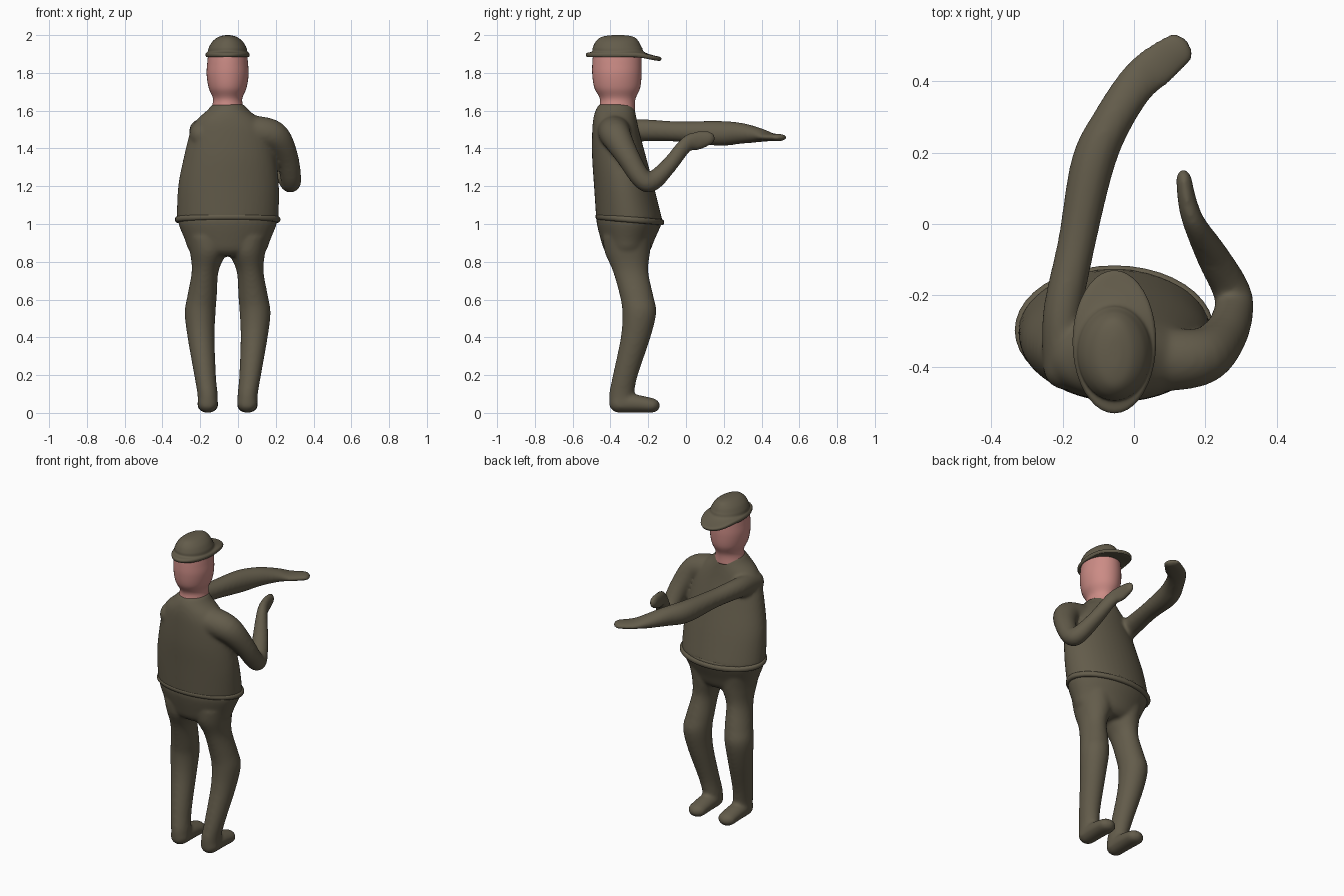
import bpy, bmesh, math
from mathutils import Vector

if "Cube" in bpy.data.objects:
    bpy.data.objects.remove(bpy.data.objects["Cube"])

CX = -0.055   # the figure's own mirror line
SEG = 40


def material(name, rgb):
    m = bpy.data.materials.new(name)
    m.diffuse_color = (*rgb, 1)
    m.use_nodes = True
    m.node_tree.nodes["Principled BSDF"].inputs["Base Color"].default_value = m.diffuse_color
    return m


OLIVE = material("olive_drab", (0.125, 0.107, 0.07))
SKIN = material("skin_pink", (0.60, 0.26, 0.235))


def spline(rows, steps=6):
    """Catmull-Rom interpolation of rows of numbers."""
    out = []
    for i in range(len(rows) - 1):
        p0, p1 = rows[max(i - 1, 0)], rows[i]
        p2, p3 = rows[i + 1], rows[min(i + 2, len(rows) - 1)]
        for s in range(steps):
            t = s / steps
            out.append([0.5 * (2 * b + (c - a) * t + (2 * a - 5 * b + 4 * c - d) * t * t
                               + (3 * b - a - 3 * c + d) * t ** 3)
                        for a, b, c, d in zip(p0, p1, p2, p3)])
    out.append(list(rows[-1]))
    return out


def skin(bm, rings):
    vs = [[bm.verts.new(p) for p in r] for r in rings]
    n = len(vs[0])
    for a, b in zip(vs, vs[1:]):
        for i in range(n):
            bm.faces.new((a[i], a[(i + 1) % n], b[(i + 1) % n], b[i]))
    bm.faces.new(vs[0][::-1])
    bm.faces.new(vs[-1])


def loft(bm, rows, smooth=True):
    """Horizontal ellipses given as z, x min, x max, y min, y max."""
    rings = []
    for z, x0, x1, y0, y1 in (spline(rows) if smooth else rows):
        rings.append([Vector(((x0 + x1) / 2 + (x1 - x0) / 2 * math.cos(a),
                              (y0 + y1) / 2 + (y1 - y0) / 2 * math.sin(a), z))
                      for a in (math.tau * i / SEG for i in range(SEG))])
    skin(bm, rings)


def tube(bm, rows):
    """Round-ended limb through x, y, z, half width, half height."""
    pts = spline(rows)
    secs = []
    for i, r in enumerate(pts):
        t = Vector(pts[min(i + 1, len(pts) - 1)][:3]) - Vector(pts[max(i - 1, 0)][:3])
        secs.append((Vector(r[:3]), t.normalized(), r[3], r[4]))

    def cap(sec, sign):
        c, t, a, b = sec
        d = (a + b) / 2
        return [(c + t * sign * d * math.sin(k), t, a * math.cos(k), b * math.cos(k))
                for k in (0.35, 0.7, 1.05, 1.3, 1.5)]
    secs = cap(secs[0], -1)[::-1] + secs + cap(secs[-1], 1)
    rings = []
    for c, t, a, b in secs:
        side = t.cross(Vector((0, 0, 1))).normalized()
        up = side.cross(t)
        rings.append([c + side * a * math.cos(k) + up * b * math.sin(k)
                      for k in (math.tau * i / SEG for i in range(SEG))])
    skin(bm, rings)


def finish(name, bm, mat, fuse=0):
    bmesh.ops.recalc_face_normals(bm, faces=bm.faces)
    for f in bm.faces:
        f.smooth = True
    me = bpy.data.meshes.new(name)
    bm.to_mesh(me)
    bm.free()
    me.materials.append(mat)
    ob = bpy.data.objects.new(name, me)
    bpy.context.collection.objects.link(ob)
    if fuse:   # melt overlapping volumes into one soft skin
        r = ob.modifiers.new("fuse", 'REMESH')
        r.mode, r.voxel_size, r.use_smooth_shade = 'VOXEL', 0.01, True
        s = ob.modifiers.new("soften", 'SMOOTH')
        s.factor, s.iterations = 0.5, fuse
    return ob


# Jacket: torso with both arms
bm = bmesh.new()
loft(bm, [(1.02, -.325, .215, -.475, -.125), (1.2, -.317, .217, -.487, -.17),
          (1.35, -.288, .2, -.497, -.21), (1.48, -.255, .17, -.497, -.245),
          (1.55, -.22, .12, -.492, -.26), (1.60, -.165, .06, -.48, -.27),
          (1.635, -.135, .03, -.46, -.28)])
tube(bm, [(-.2, -.40, 1.47, .055, .07), (-.2, -.25, 1.495, .055, .06),
          (-.16, -.05, 1.49, .053, .054), (-.115, .17, 1.48, .061, .066),
          (-.06, .29, 1.48, .056, .056), (.005, .39, 1.47, .056, .037),
          (.06, .44, 1.46, .06, .022), (.125, .49, 1.458, .05, .02)])
tube(bm, [(.08, -.38, 1.49, .09, .085), (.19, -.37, 1.465, .08, .08),
          (.255, -.31, 1.36, .063, .062), (.28, -.235, 1.24, .055, .053),
          (.27, -.18, 1.225, .052, .052), (.22, -.09, 1.31, .046, .042),
          (.17, 0, 1.42, .032, .042), (.15, .06, 1.44, .027, .05),
          (.14, .125, 1.455, .022, .037)])
finish("jacket", bm, OLIVE, 10)

# Trousers: hips, two legs and shoes
bm = bmesh.new()
loft(bm, [(1.04, -.315, .205, -.475, -.125), (1.0, -.315, .205, -.472, -.13),
          (0.92, -.283, .173, -.452, -.165), (0.86, -.258, .148, -.432, -.19),
          (0.83, -.2, .09, -.40, -.22)])
leg = [(0.03, -.213, -.107, -.405, -.28), (0.1, -.215, -.108, -.407, -.275),
       (0.2, -.232, -.117, -.387, -.255), (0.4, -.267, -.124, -.345, -.188),
       (0.53, -.282, -.119, -.337, -.158), (0.62, -.268, -.112, -.35, -.173),
       (0.75, -.245, -.103, -.387, -.2), (0.85, -.254, -.062, -.43, -.19),
       (0.93, -.27, -.055, -.44, -.18)]
shoe = [(-.16, -.355, .051, .054, .051), (-.16, -.27, .049, .055, .048),
        (-.16, -.185, .04, .055, .04)]
for mirrored in (False, True):
    if mirrored:
        leg = [(z, 2 * CX - x1, 2 * CX - x0, y0, y1) for z, x0, x1, y0, y1 in leg]
        shoe = [(2 * CX - s[0], *s[1:]) for s in shoe]
    loft(bm, leg)
    tube(bm, shoe)
finish("trousers", bm, OLIVE, 8)

# Jacket hem: a slightly tilted rounded band
bm = bmesh.new()
loft(bm, [(z, CX - .265 - g, CX + .265 + g, -.465 - g, -.13 + g) for z, g in
          ((1.008, 0), (1.01, .009), (1.018, .014), (1.03, .014), (1.038, .009), (1.04, 0))], False)
for v in bm.verts:
    v.co.z -= 0.083 * (v.co.y + 0.3)
finish("jacket_hem", bm, OLIVE)

# Head and neck
bm = bmesh.new()
loft(bm, [(1.60, -.145, .035, -.465, -.27), (1.66, -.132, .022, -.455, -.268),
          (1.72, -.155, .045, -.485, -.243), (1.79, -.166, .056, -.496, -.235),
          (1.85, -.163, .053, -.496, -.235), (1.90, -.158, .048, -.492, -.238)])
finish("head", bm, SKIN)

# Cap: crown and brim in one loft, brim drooping over the face
bm = bmesh.new()
loft(bm, [(1.885, -.13, .02, -.47, -.26), (1.883, -.162, .052, -.518, -.15),
          (1.887, -.17, .06, -.527, -.135), (1.898, -.172, .062, -.53, -.13),
          (1.906, -.168, .058, -.522, -.145), (1.914, -.16, .05, -.498, -.215),
          (1.935, -.154, .044, -.493, -.234), (1.965, -.136, .026, -.478, -.25),
          (1.988, -.108, -.002, -.452, -.272), (1.998, -.078, -.032, -.41, -.31),
          (2.0, -.057, -.053, -.365, -.355)])
for v in bm.verts:
    if v.co.z < 1.93:
        k = min(max((v.co.y + 0.27) / 0.14, 0), 1)
        v.co.z -= 0.02 * k * k * (3 - 2 * k)
finish("cap", bm, OLIVE)
